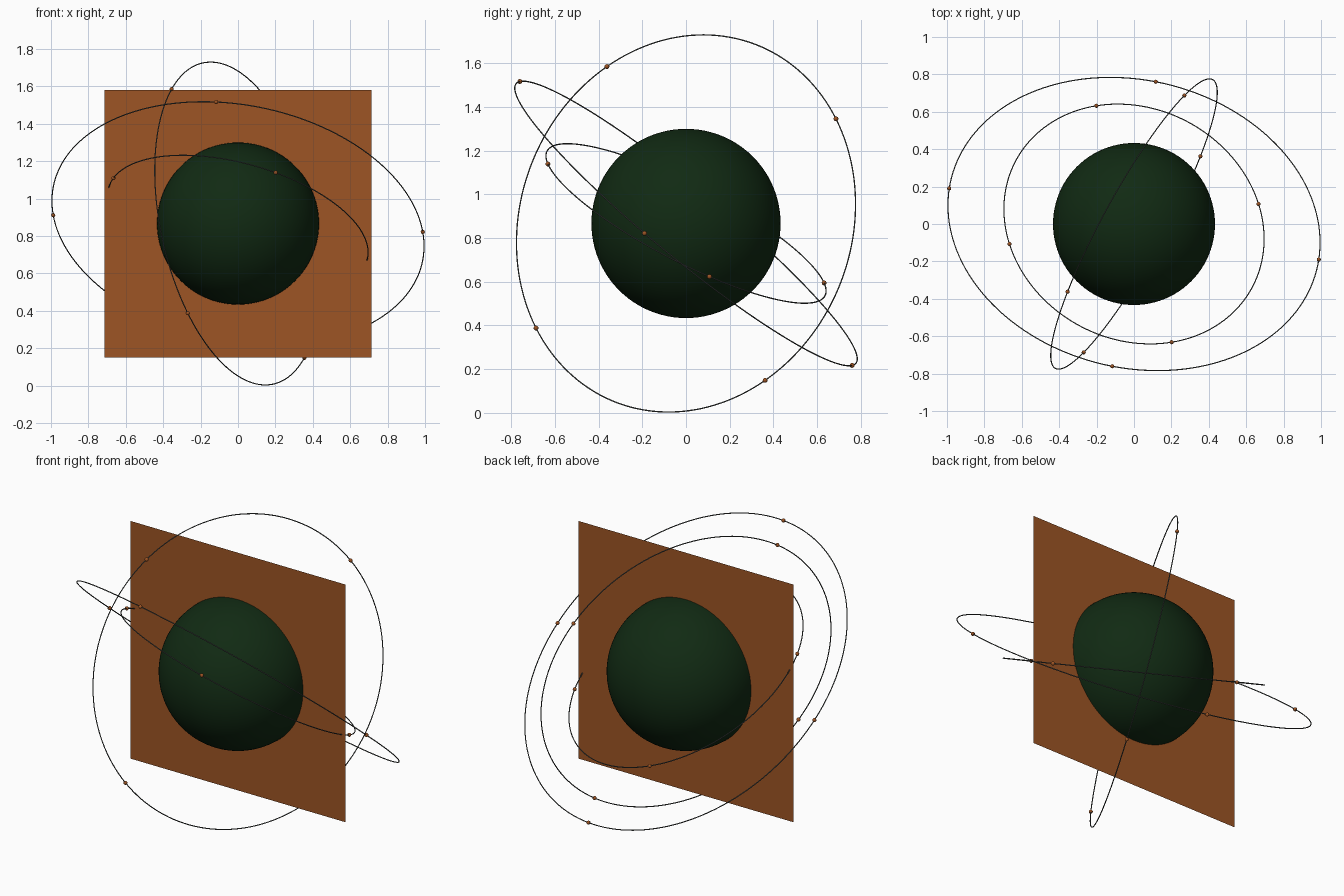
import bpy, bmesh, math
from mathutils import Vector

if "Cube" in bpy.data.objects:
    bpy.data.objects.remove(bpy.data.objects["Cube"])

CENTRE = Vector((0, 0, 0.867))


def material(name, rgb):
    m = bpy.data.materials.new(name)
    m.diffuse_color = (*rgb, 1)
    m.use_nodes = True
    m.node_tree.nodes["Principled BSDF"].inputs["Base Color"].default_value = m.diffuse_color
    return m


BROWN = material("rust brown", (0.34, 0.09, 0.018))
GREEN = material("dark green", (0.0055, 0.023, 0.0065))
GREY = material("dark grey", (0.08, 0.09, 0.085))


def finish(name, bm, mat, smooth=True):
    mesh = bpy.data.meshes.new(name)
    bm.to_mesh(mesh)
    bm.free()
    mesh.materials.append(mat)
    for p in mesh.polygons:
        p.use_smooth = smooth
    ob = bpy.data.objects.new(name, mesh)
    bpy.context.collection.objects.link(ob)
    ob.location = CENTRE
    return ob


def orbit(name, radius, first, second, tube=0.003, segs=160, sides=8):
    # Thin circular hoop through two perpendicular bead directions
    u = Vector(first).normalized()
    n = u.cross(Vector(second)).normalized()
    v = n.cross(u)
    bm = bmesh.new()
    rows = []
    for i in range(segs):
        a = 2 * math.pi * i / segs
        d = u * math.cos(a) + v * math.sin(a)
        rows.append([bm.verts.new(d * (radius + tube * math.cos(b)) + n * (tube * math.sin(b)))
                     for b in (2 * math.pi * j / sides for j in range(sides))])
    for i in range(segs):
        r, s = rows[i], rows[(i + 1) % segs]
        for j in range(sides):
            k = (j + 1) % sides
            bm.faces.new((r[j], s[j], s[k], r[k]))
    bmesh.ops.recalc_face_normals(bm, faces=bm.faces)
    finish(name + "_ring", bm, GREY)

    # Four small beads, a quarter turn apart
    bm = bmesh.new()
    for d in (u, v, -u, -v):
        ball = bmesh.ops.create_uvsphere(bm, u_segments=16, v_segments=10, radius=0.011)
        bmesh.ops.translate(bm, verts=ball["verts"], vec=d * radius)
    finish(name + "_beads", bm, BROWN)


# Central globe
bm = bmesh.new()
bmesh.ops.create_uvsphere(bm, u_segments=96, v_segments=48, radius=0.433)
finish("globe", bm, GREEN)

# Upright square sheet through the middle of the globe
bm = bmesh.new()
h = 0.715
bm.faces.new([bm.verts.new(c) for c in ((-h, 0, -h), (h, 0, -h), (h, 0, h), (-h, 0, h))])
finish("square_sheet", bm, BROWN, smooth=False)

# Three tilted orbits
orbit("inner_orbit", 0.717, (0.665, 0.107, -0.243), (0.2, -0.633, 0.273))
orbit("middle_orbit", 0.879, (-0.355, -0.362, 0.718), (0.27, 0.687, 0.475))
orbit("outer_orbit", 1.007, (0.988, -0.19, -0.045), (-0.12, -0.76, 0.65))
